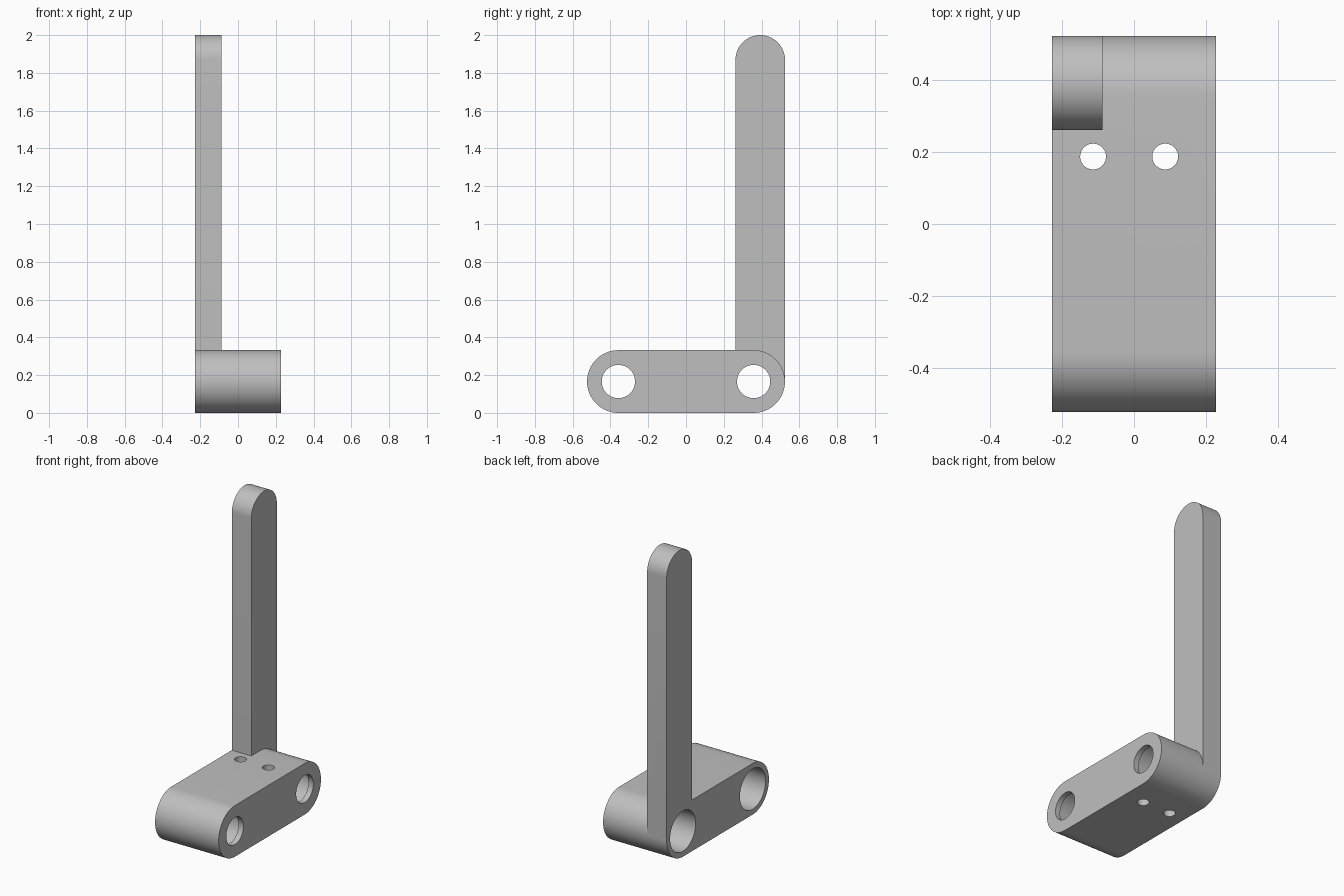
import bpy
import math

cube = bpy.data.objects.get("Cube")
if cube:
    bpy.data.objects.remove(cube, do_unlink=True)

LEFT, RIGHT = -0.228, 0.228      # bracket width in x
R = 0.166                        # rounded end radius of the base
END = 0.358                      # bore centre distance in y
ARM_R = 0.131                    # half width of the arm
ARM_Y = END + R - ARM_R          # arm back is flush with the base end
LIP = 0.035                      # retaining lip at the +x end of each bore

grey = bpy.data.materials.new("plain grey")
grey.use_nodes = True
colour = (0.52, 0.52, 0.52, 1)
grey.diffuse_color = colour
grey.node_tree.nodes["Principled BSDF"].inputs["Base Color"].default_value = colour


def arc(cy, cz, r, start, end, steps=32):
    """Points of an arc in the y-z plane, angles in degrees."""
    angles = [math.radians(start + (end - start) * i / steps) for i in range(steps + 1)]
    return [(cy + r * math.cos(a), cz + r * math.sin(a)) for a in angles]


def extrude_x(name, profile, x0, x1):
    """Solid from a y-z profile swept along x."""
    n = len(profile)
    verts = [(x, y, z) for x in (x0, x1) for y, z in profile]
    faces = [tuple(reversed(range(n))), tuple(range(n, 2 * n))]
    faces += [(i, (i + 1) % n, n + (i + 1) % n, n + i) for i in range(n)]
    mesh = bpy.data.meshes.new(name)
    mesh.from_pydata(verts, [], faces)
    mesh.materials.append(grey)
    obj = bpy.data.objects.new(name, mesh)
    bpy.context.collection.objects.link(obj)
    return obj


def cylinder(name, r, depth, location, rotation=(0, 0, 0)):
    bpy.ops.mesh.primitive_cylinder_add(vertices=64, radius=r, depth=depth,
                                        location=location, rotation=rotation)
    obj = bpy.context.object
    obj.name = name
    obj.data.materials.append(grey)
    return obj


def combine(target, tool, operation):
    """Apply a boolean and discard the tool."""
    tool.hide_render = True
    mod = target.modifiers.new(tool.name, 'BOOLEAN')
    mod.operation = operation
    mod.solver = 'EXACT'
    mod.object = tool
    bpy.context.view_layer.objects.active = target
    bpy.ops.object.modifier_apply(modifier=mod.name)
    bpy.data.objects.remove(tool, do_unlink=True)


# Base block with two rounded ends
bracket = extrude_x("bracket", arc(END, R, R, -90, 90) + arc(-END, R, R, 90, 270),
                    LEFT, RIGHT)

# Tall arm with a rounded top
arm = extrude_x("arm", arc(ARM_Y, 2 - ARM_R, ARM_R, 0, 180)
                + [(ARM_Y - ARM_R, R), (ARM_Y + ARM_R, R)], LEFT, -0.088)
combine(bracket, arm, 'UNION')

# Stepped bores through both ends: wide from the -x side, narrow through the lip
turn = (0, math.pi / 2, 0)
for y in (-END, END):
    combine(bracket, cylinder("lip_hole", 0.088, 1, (0, y, R), turn), 'DIFFERENCE')
    combine(bracket, cylinder("wide_bore", 0.131, 1, (RIGHT - LIP - 0.5, y, R), turn),
            'DIFFERENCE')

# Small vertical screw holes
for x in (-0.114, 0.087):
    combine(bracket, cylinder("screw_hole", 0.036, 1, (x, 0.188, R)), 'DIFFERENCE')

# Smooth curved walls, keep edges sharp
bpy.ops.object.select_all(action='DESELECT')
bracket.select_set(True)
bpy.context.view_layer.objects.active = bracket
bpy.ops.object.shade_smooth_by_angle(angle=math.radians(30))
